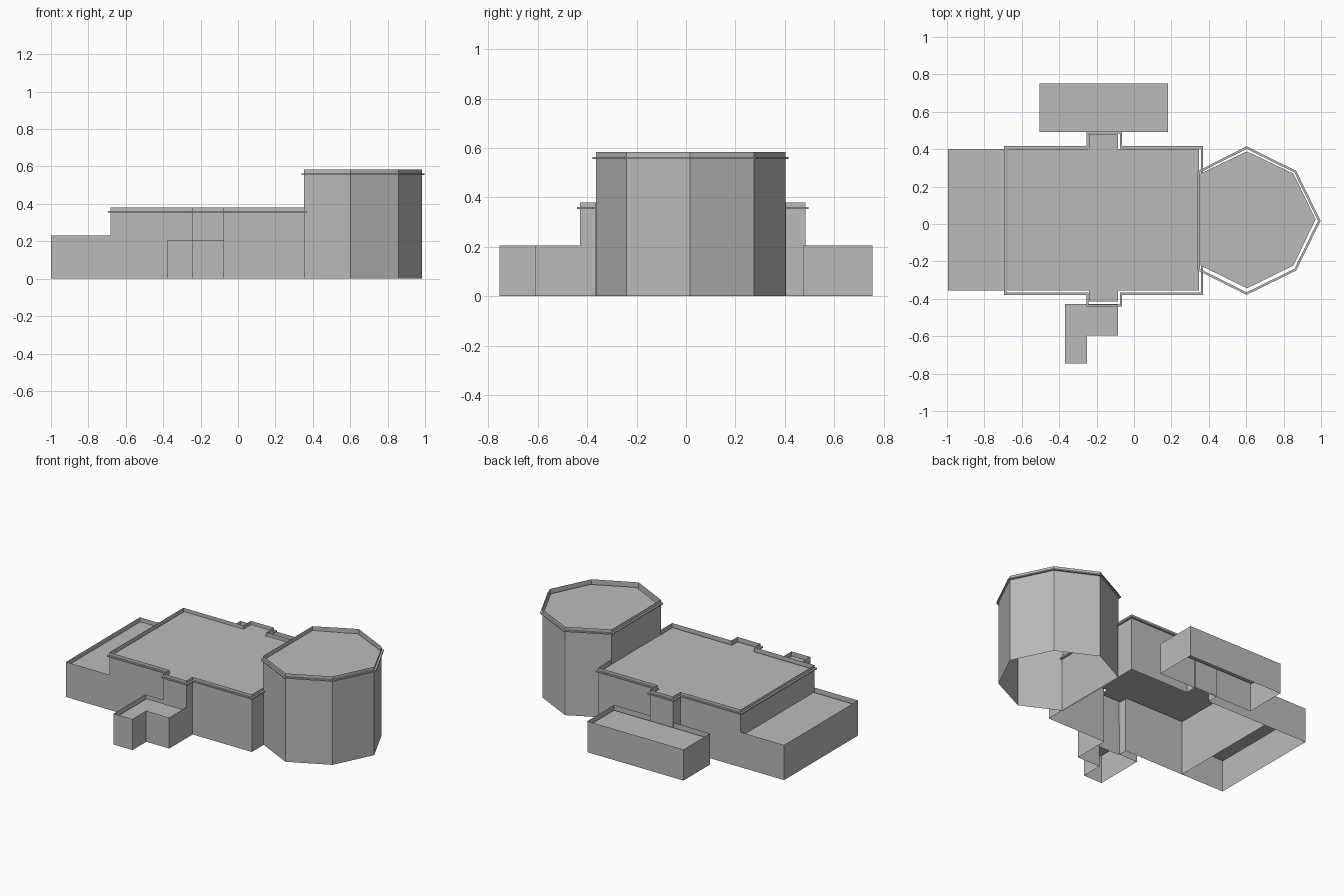
import bpy
from mathutils import Vector

if "Cube" in bpy.data.objects:
    bpy.data.objects.remove(bpy.data.objects["Cube"])

grey = bpy.data.materials.new("plain grey")
grey.diffuse_color = (0.5, 0.5, 0.5, 1)
grey.use_nodes = True
grey.node_tree.nodes["Principled BSDF"].inputs["Base Color"].default_value = grey.diffuse_color


def add_mesh(name, verts, faces):
    mesh = bpy.data.meshes.new(name)
    mesh.from_pydata(verts, [], faces)
    mesh.materials.append(grey)
    obj = bpy.data.objects.new(name, mesh)
    bpy.context.collection.objects.link(obj)
    return obj


def walls(name, outline, height):
    """Open shell of upright walls along a counter-clockwise outline."""
    n = len(outline)
    verts = [(x, y, z) for z in (0, height) for x, y in outline]
    faces = [(i, (i + 1) % n, (i + 1) % n + n, i + n) for i in range(n)]
    add_mesh(name, verts, faces)


def roof(name, outline, z):
    """Flat roof sheet set below the wall tops."""
    add_mesh(name, [(x, y, z) for x, y in outline], [range(len(outline))])


def offset(outline, d):
    """Push a counter-clockwise outline outward by d with mitred corners."""
    pts = [Vector(p) for p in outline]
    out = []
    for i, p in enumerate(pts):
        a = (p - pts[i - 1]).normalized()
        b = (pts[(i + 1) % len(pts)] - p).normalized()
        na, nb = Vector((a.y, -a.x)), Vector((b.y, -b.x))
        out.append(p + (na + nb) * d / (1 + na.dot(nb)))
    return out


def ledge(name, outline, z, reach=0.012, thick=0.008):
    """Thin square moulding running round the outside of the walls."""
    n = len(outline)
    outer = offset(outline, reach)
    lo, hi = z - thick / 2, z + thick / 2
    rings = [(outline, lo), (outer, lo), (outer, hi), (outline, hi)]
    verts = [(p[0], p[1], h) for ring, h in rings for p in ring]
    faces = []
    for r in range(4):
        s = (r + 1) % 4
        for i in range(n):
            j = (i + 1) % n
            faces.append((r * n + i, r * n + j, s * n + j, s * n + i))
    add_mesh(name, verts, faces)


def rect(x0, x1, y0, y1):
    return [(x0, y0), (x1, y0), (x1, y1), (x0, y1)]


def hall(x0, x1, y0, y1, bx0, bx1, by0, by1):
    """Rectangle with a shallow bay in the middle of front and back."""
    return [(x0, y0), (bx0, y0), (bx0, by0), (bx1, by0), (bx1, y0), (x1, y0),
            (x1, y1), (bx1, y1), (bx1, by1), (bx0, by1), (bx0, y1), (x0, y1)]


def tower(x0, x1, x2, x3, y0, y1, y2, y3, y4):
    """Seven-sided tower plan: an octagon with its west corner cut flat."""
    return [(x0, y1), (x1, y0), (x2, y1), (x3, y2), (x2, y3), (x1, y4), (x0, y3)]


def l_shape(x0, xm, x1, y0, ym, y1):
    return [(x0, y0), (xm, y0), (xm, ym), (x1, ym), (x1, y1), (x0, y1)]


# Main hall with bays
hall_plan = hall(-0.682, 0.358, -0.367, 0.404, -0.243, -0.075, -0.43, 0.484)
walls("main_hall_walls", hall_plan, 0.38)
roof("main_hall_roof",
     hall(-0.676, 0.348, -0.356, 0.402, -0.241, -0.086, -0.415, 0.482), 0.357)
ledge("main_hall_ledge", hall_plan, 0.357)

# Seven-sided tower
tower_plan = tower(0.352, 0.602, 0.858, 0.984, -0.365, -0.24, 0.017, 0.275, 0.402)
walls("tower_walls", tower_plan, 0.584)
roof("tower_roof",
     tower(0.356, 0.604, 0.852, 0.971, -0.344, -0.222, 0.025, 0.27, 0.388), 0.559)
ledge("tower_ledge", tower_plan, 0.559)

# West wing, sharing the hall's end wall
walls("west_wing_walls", rect(-1.0, -0.683, -0.367, 0.404), 0.232)
roof("west_wing_roof", rect(-0.995, -0.685, -0.356, 0.402), 0.205)

# Back annex
walls("back_annex_walls", rect(-0.51, 0.192, 0.476, 0.755), 0.205)
roof("back_annex_roof", rect(-0.506, 0.181, 0.493, 0.751), 0.18)

# Front L-shaped porch
walls("front_porch_walls", l_shape(-0.38, -0.243, -0.075, -0.755, -0.611, -0.425), 0.205)
roof("front_porch_roof", l_shape(-0.37, -0.25, -0.086, -0.747, -0.597, -0.427), 0.18)
